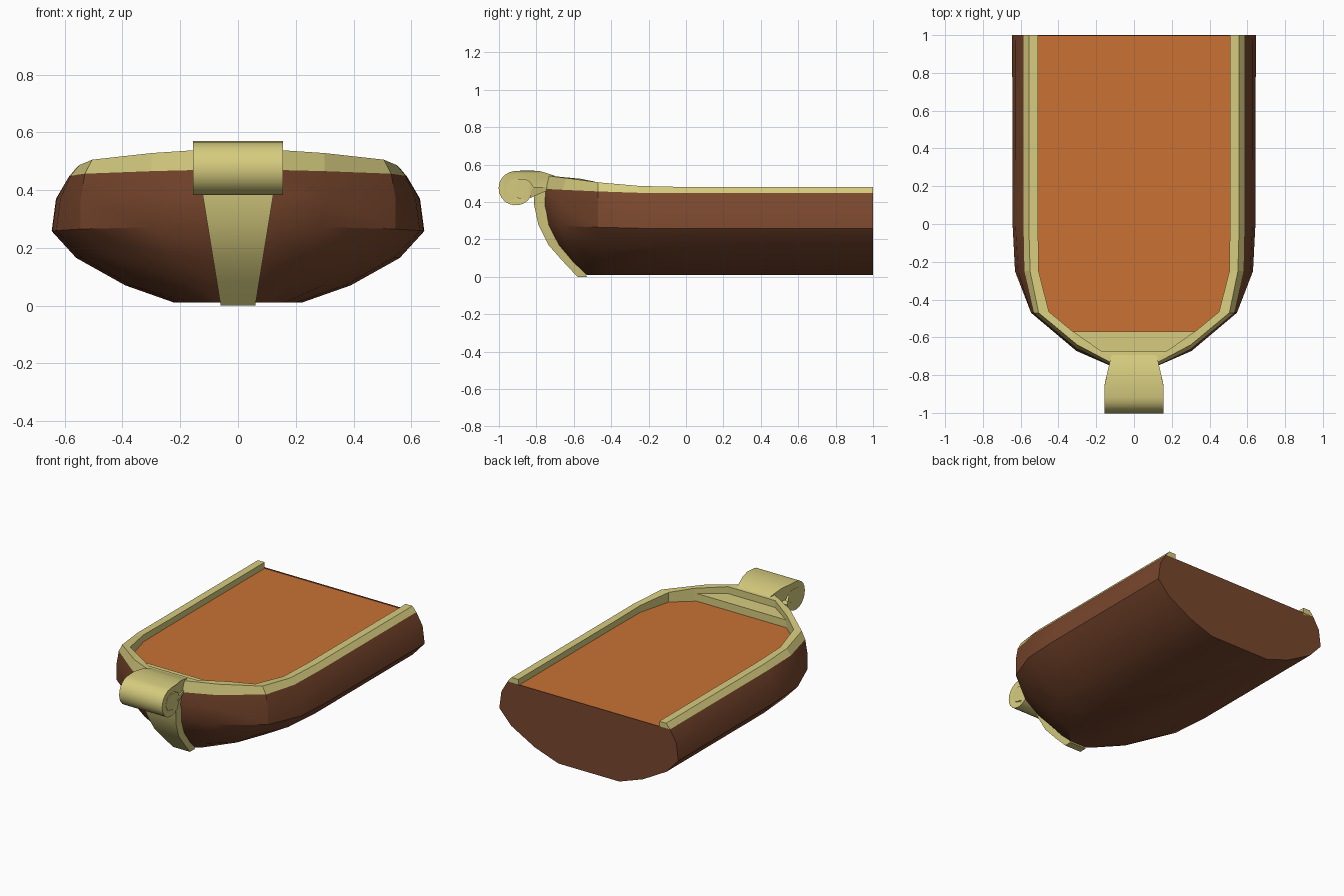
import bpy, bmesh, math

if "Cube" in bpy.data.objects:
    bpy.data.objects.remove(bpy.data.objects["Cube"])

def material(name, rgb):
    m = bpy.data.materials.new(name)
    m.diffuse_color = (*rgb, 1)
    m.use_nodes = True
    m.node_tree.nodes["Principled BSDF"].inputs["Base Color"].default_value = m.diffuse_color
    return m

BROWN = material("dark brown wood", (0.19, 0.062, 0.026))
ORANGE = material("orange deck", (0.58, 0.165, 0.034))
TAN = material("pale tan trim", (0.67, 0.60, 0.21))

def make(name, bm, mat, smooth=None):
    bmesh.ops.recalc_face_normals(bm, faces=bm.faces)
    me = bpy.data.meshes.new(name)
    bm.to_mesh(me)
    bm.free()
    me.materials.append(mat)
    ob = bpy.data.objects.new(name, me)
    bpy.context.collection.objects.link(ob)
    if smooth:
        bpy.context.view_layer.objects.active = ob
        ob.select_set(True)
        bpy.ops.object.shade_smooth_by_angle(angle=math.radians(smooth))
        ob.select_set(False)
    return ob

def contour(pts, z0, z1):
    """Mirror a half outline (stern to bow); height rises from z0 to z1 at the bow."""
    rise = [0, 0, 0.1, 0.42, 0.8, 1]
    half = [(x, y, z0 + (z1 - z0) * r) for (x, y), r in zip(pts, rise)]
    return half + [(-x, y, z) for x, y, z in reversed(half)]

def loft(bm, loops, closed=False):
    rows = [[bm.verts.new(p) for p in l] for l in loops]
    pairs = list(zip(rows, rows[1:]))
    if closed:
        pairs.append((rows[-1], rows[0]))
    for a, b in pairs:
        for i in range(len(a) - 1):
            bm.faces.new((a[i], a[i + 1], b[i + 1], b[i]))
    return rows

def prism(name, outline, z0, z1, mat):
    bm = bmesh.new()
    lo = [bm.verts.new((x, y, z0)) for x, y in outline]
    hi = [bm.verts.new((x, y, z1)) for x, y in outline]
    bm.faces.new(lo)
    bm.faces.new(hi)
    for i in range(len(lo)):
        j = (i + 1) % len(lo)
        bm.faces.new((lo[i], lo[j], hi[j], hi[i]))
    return make(name, bm, mat)

def side_extrude(name, profile, width, mat, smooth=None):
    """Extrude a (y, z) profile across x with a varying half width."""
    bm = bmesh.new()
    L = [bm.verts.new((-width(y, z), y, z)) for y, z in profile]
    R = [bm.verts.new((width(y, z), y, z)) for y, z in profile]
    for i in range(len(L)):
        j = (i + 1) % len(L)
        bm.faces.new((L[i], L[j], R[j], R[i]))
    caps = [bm.faces.new(L), bm.faces.new(R)]
    bmesh.ops.triangulate(bm, faces=caps)
    return make(name, bm, mat, smooth)

# hull: stacked outlines from keel to sheer
sheer = [(.585, 1), (.585, 0), (.58, -.25), (.53, -.47), (.30, -.66), (.12, -.75)]
levels = [
    contour([(.22, 1), (.22, 0), (.20, -.25), (.16, -.42), (.10, -.50), (.06, -.53)], .01, .01),
    contour([(.39, 1), (.39, 0), (.37, -.25), (.30, -.44), (.16, -.56), (.07, -.60)], .07, .075),
    contour([(.56, 1), (.56, 0), (.54, -.25), (.45, -.46), (.23, -.63), (.085, -.68)], .165, .17),
    contour([(.645, 1), (.643, 0), (.63, -.25), (.545, -.47), (.30, -.67), (.10, -.735)], .258, .275),
    contour([(.63, 1), (.628, 0), (.615, -.25), (.545, -.47), (.305, -.672), (.115, -.755)], .37, .385),
    contour(sheer, .447, .47),
]
bm = bmesh.new()
rows = loft(bm, levels)
bm.faces.new(rows[0])
bm.faces.new([r[0] for r in rows] + [r[-1] for r in reversed(rows)])
make("hull", bm, BROWN, 25)

# raised rim around the deck
inner = [(.508, 1), (.508, 0), (.505, -.25), (.45, -.465), (.335, -.56), (.17, -.675)]
top = [(.557, 1), (.557, 0), (.55, -.25), (.505, -.47), (.30, -.64), (.12, -.735)]
bm = bmesh.new()
rows = loft(bm, [contour(sheer, .447, .47), contour(top, .48, .54),
                 contour(inner, .48, .535), contour(inner, .43, .43)], True)
bm.faces.new([r[0] for r in rows])
bm.faces.new([r[-1] for r in rows])
make("deck_rim", bm, TAN)

# deck, running slightly under the rim
edge = [(.54, .999), (.54, -.25), (.48, -.465), (.34, -.575)]
prism("deck", edge + [(-x, y) for x, y in reversed(edge)], .425, .44, ORANGE)

# small raised platform in the bow
prism("bow_platform", [(.34, -.57), (.19, -.69), (-.19, -.69), (-.34, -.57)], .43, .49, TAN)

# tapered stem following the bow
stem = [(-.58, .0), (-.66, .085), (-.735, .17), (-.79, .28), (-.813, .39), (-.815, .49), (-.80, .54),
        (-.72, .54), (-.72, .39), (-.70, .28), (-.64, .17), (-.57, .085), (-.53, .0)]
side_extrude("stem", stem, lambda y, z: .06 + .065 * min(1, z / .40), TAN, 30)

# scroll at the top of the stem: outer arc, then inner arc back
cy, cz = -.91, .474
def arc(r, a0, a1, n):
    return [(cy + r * math.cos(math.radians(a0 + (a1 - a0) * i / n)),
             cz + r * math.sin(math.radians(a0 + (a1 - a0) * i / n))) for i in range(n + 1)]
scroll = ([(-.675, .53), (-.73, .55), (-.785, .566), (-.85, .569)] + arc(.092, 95, 330, 14)
          + [(-.827, .445), (-.838, .463), (-.852, .455)] + arc(.051, 315, 95, 11)
          + [(-.86, .523), (-.835, .51), (-.815, .48), (-.70, .48)])
side_extrude("stem_scroll", scroll,
             lambda y, z: .115 + .04 * min(1, max(0, (-.675 - y) / .17)), TAN, 30)
